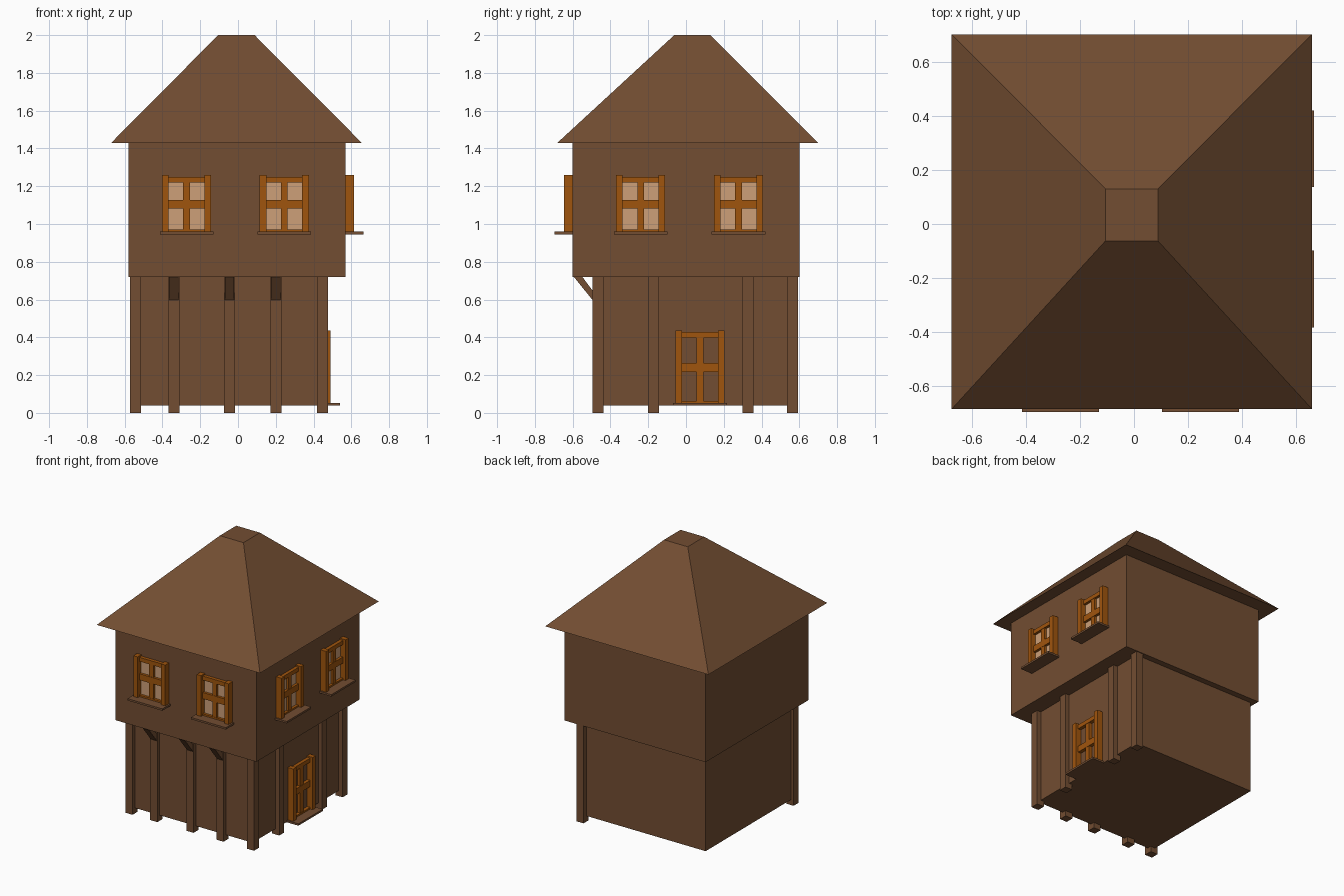
import bpy, bmesh
from mathutils import Matrix, Vector

if "Cube" in bpy.data.objects:
    bpy.data.objects.remove(bpy.data.objects["Cube"])


def mat(name, col):
    m = bpy.data.materials.new(name)
    m.diffuse_color = (*col, 1)
    m.use_nodes = True
    m.node_tree.nodes["Principled BSDF"].inputs["Base Color"].default_value = m.diffuse_color
    return m


WOOD = mat("brown_wood", (0.17, 0.075, 0.032))
FRAME = mat("orange_frame", (0.35, 0.09, 0.004))
GLASS = mat("tan_glass", (0.61, 0.35, 0.19))


def add_box(bm, x, y, z):
    m = Matrix.Translation(((x[0] + x[1]) / 2, (y[0] + y[1]) / 2, (z[0] + z[1]) / 2))
    s = Matrix.Diagonal((x[1] - x[0], y[1] - y[0], z[1] - z[0], 1))
    bmesh.ops.create_cube(bm, size=1, matrix=m @ s)


def finish(name, bm, material, matrix=None):
    bmesh.ops.recalc_face_normals(bm, faces=bm.faces[:])
    me = bpy.data.meshes.new(name)
    bm.to_mesh(me)
    bm.free()
    me.materials.append(material)
    ob = bpy.data.objects.new(name, me)
    bpy.context.collection.objects.link(ob)
    if matrix:
        ob.matrix_world = matrix
    return ob


def boxes(name, items, material, matrix=None):
    bm = bmesh.new()
    for b in items:
        add_box(bm, *b)
    return finish(name, bm, material, matrix)


def loft(name, rings, material):
    # hull of stacked quads or of two matching profiles
    bm = bmesh.new()
    for r in rings:
        for p in r:
            bm.verts.new(p)
    bmesh.ops.convex_hull(bm, input=bm.verts[:])
    bmesh.ops.dissolve_limit(bm, angle_limit=0.01, verts=bm.verts[:], edges=bm.edges[:])
    return finish(name, bm, material)


def quad(x0, x1, y0, y1, z):
    return [(x0, y0, z), (x1, y0, z), (x1, y1, z), (x0, y1, z)]


# storeys
boxes("lower_storey", [((-0.55, 0.445), (-0.467, 0.557), (0.04, 0.73))], WOOD)
boxes("upper_storey", [((-0.58, 0.57), (-0.60, 0.60), (0.72, 1.43))], WOOD)

# hipped roof with a small flat top
loft("roof", [quad(-0.673, 0.657, -0.683, 0.70, 1.428),
              quad(-0.105, 0.088, -0.062, 0.13, 2.0)], WOOD)

# posts along the front and the right side
front_x = [-0.542, -0.34, -0.045, 0.20, 0.448]
side_y = [-0.172, 0.328, 0.565]
centres = [(x, -0.466) for x in front_x] + [(0.448, y) for y in side_y]
for i, (x, y) in enumerate(centres):
    boxes(f"post_{i}", [((x - 0.029, x + 0.029), (y - 0.029, y + 0.029), (0, 0.725))], WOOD)

# slanted braces under the front overhang
for i, x in enumerate(front_x[1:4]):
    prof = [(-0.595, 0.722), (-0.55, 0.722), (-0.493, 0.645), (-0.493, 0.595)]
    loft(f"brace_{i}", [[(x + s, y, z) for y, z in prof] for s in (-0.025, 0.025)], WOOD)


def opening(name, pos, side, h, mid, glass):
    """Framed opening; local x is along the wall, -y points outwards."""
    m = Matrix.Translation(Vector(pos))
    if side:
        m = m @ Matrix.Rotation(1.5707963, 4, 'Z')
    w = 0.13
    rail = (-0.025, 0.005)
    boxes(name + "_frame", [
        ((-w, -w + 0.035), (-0.045, 0.005), (0, h)),
        ((w - 0.035, w), (-0.045, 0.005), (0, h)),
        ((-w, w), rail, (h - 0.04, h - 0.01)),
        ((-w, w), rail, (0, 0.014)),
        ((-w, w), rail, (mid - 0.023, mid + 0.023)),
        ((-0.018, 0.018), (-0.023, 0.005), (0, h - 0.02))], FRAME, m)
    boxes(name + "_sill", [((-0.142, 0.142), (-0.095, 0.005), (-0.012, 0.002))], WOOD, m)
    if glass:
        boxes(name + "_pane", [((-w + 0.03, w - 0.03), (-0.006, 0.001), (0.01, h - 0.03))], GLASS, m)


# windows and door
for i, x in enumerate((-0.272, 0.245)):
    opening(f"front_window_{i}", (x, -0.60, 0.957), False, 0.302, 0.148, True)
for i, y in enumerate((-0.24, 0.278)):
    opening(f"side_window_{i}", (0.57, y, 0.957), True, 0.302, 0.148, True)
opening("door", (0.445, 0.074, 0.05), True, 0.387, 0.19, False)
